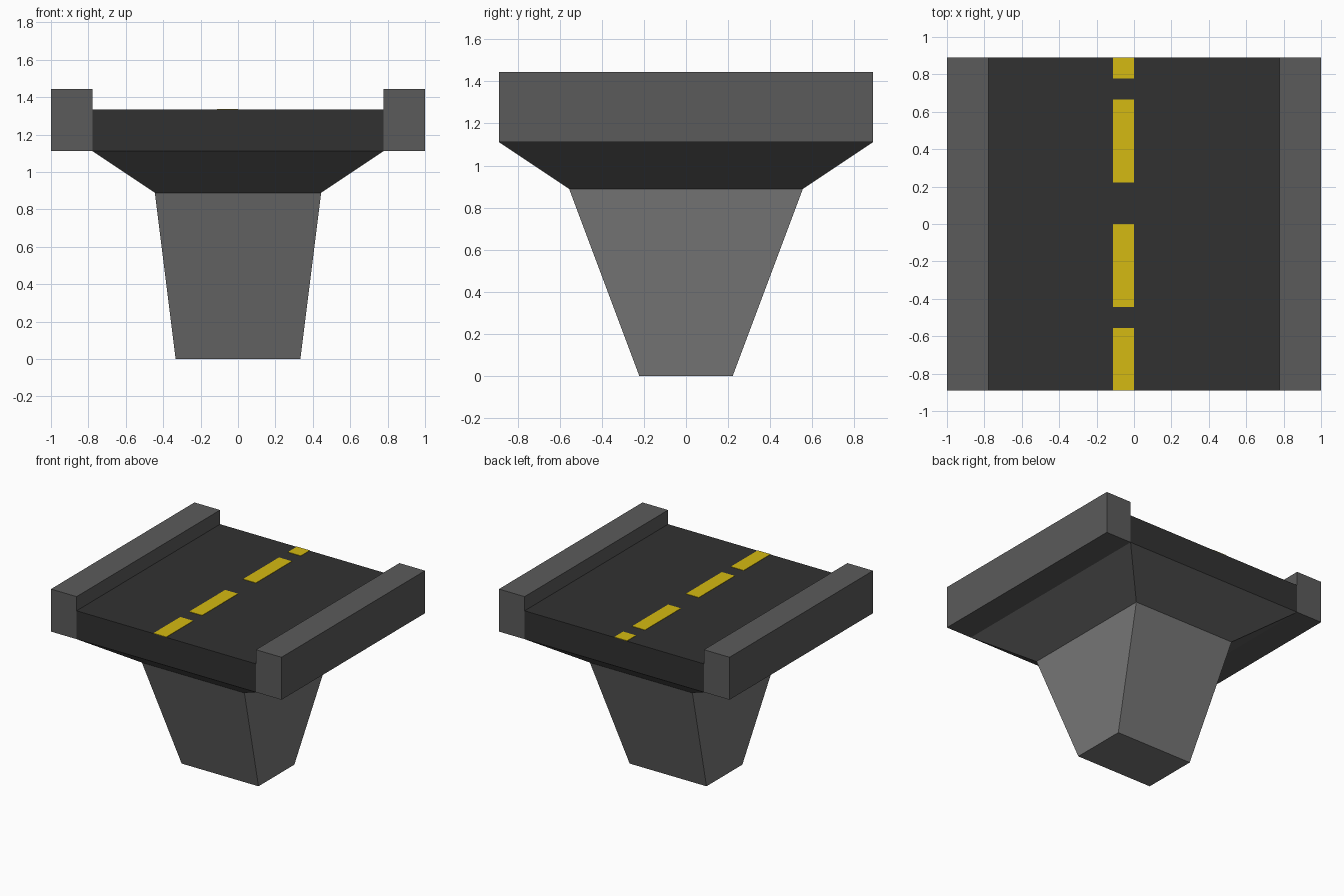
import bpy, bmesh

if "Cube" in bpy.data.objects:
    bpy.data.objects.remove(bpy.data.objects["Cube"])

U = 1 / 9  # modelling grid unit


def material(name, rgb):
    m = bpy.data.materials.new(name)
    m.diffuse_color = (*rgb, 1)
    m.use_nodes = True
    m.node_tree.nodes["Principled BSDF"].inputs["Base Color"].default_value = m.diffuse_color
    return m


asphalt = material("asphalt", (0.031, 0.031, 0.031))
dark_concrete = material("dark_concrete", (0.104, 0.104, 0.104))
light_concrete = material("light_concrete", (0.19, 0.19, 0.19))
yellow_paint = material("yellow_paint", (0.66, 0.49, 0.006))


def frustum(name, mat, z0, z1, bottom, top=None, centre=(0, 0)):
    """Four-sided solid from a bottom to a top rectangle, given as half sizes."""
    top = top or bottom
    bm = bmesh.new()
    bmesh.ops.create_cube(bm, size=2)
    for v in bm.verts:
        hx, hy = top if v.co.z > 0 else bottom
        v.co = (centre[0] + v.co.x * hx, centre[1] + v.co.y * hy,
                z1 if v.co.z > 0 else z0)
    mesh = bpy.data.meshes.new(name)
    bm.to_mesh(mesh)
    bm.free()
    mesh.materials.append(mat)
    obj = bpy.data.objects.new(name, mesh)
    bpy.context.collection.objects.link(obj)
    return obj


# Support: tapered pier and flared cap
frustum("pier", light_concrete, 0, 8 * U, (3 * U, 2 * U), (4 * U, 5 * U))
frustum("pier_cap", dark_concrete, 8 * U, 10 * U, (4 * U, 5 * U), (7 * U, 8 * U))

# Road deck with a barrier along each side
frustum("road_deck", asphalt, 10 * U, 12 * U, (7 * U, 8 * U))
for side, label in ((-1, "left"), (1, "right")):
    frustum(label + "_barrier", dark_concrete, 10 * U, 13 * U, (U, 8 * U),
            centre=(side * 8 * U, 0))

# Dashed lane marking, thin plates on the road
for i, (y0, y1) in enumerate(((-8, -5), (-4, 0), (2, 6), (7, 8))):
    frustum(f"lane_dash_{i + 1}", yellow_paint, 12 * U, 12 * U + 0.003,
            (U / 2, (y1 - y0) / 2 * U), centre=(-U / 2, (y0 + y1) / 2 * U))
